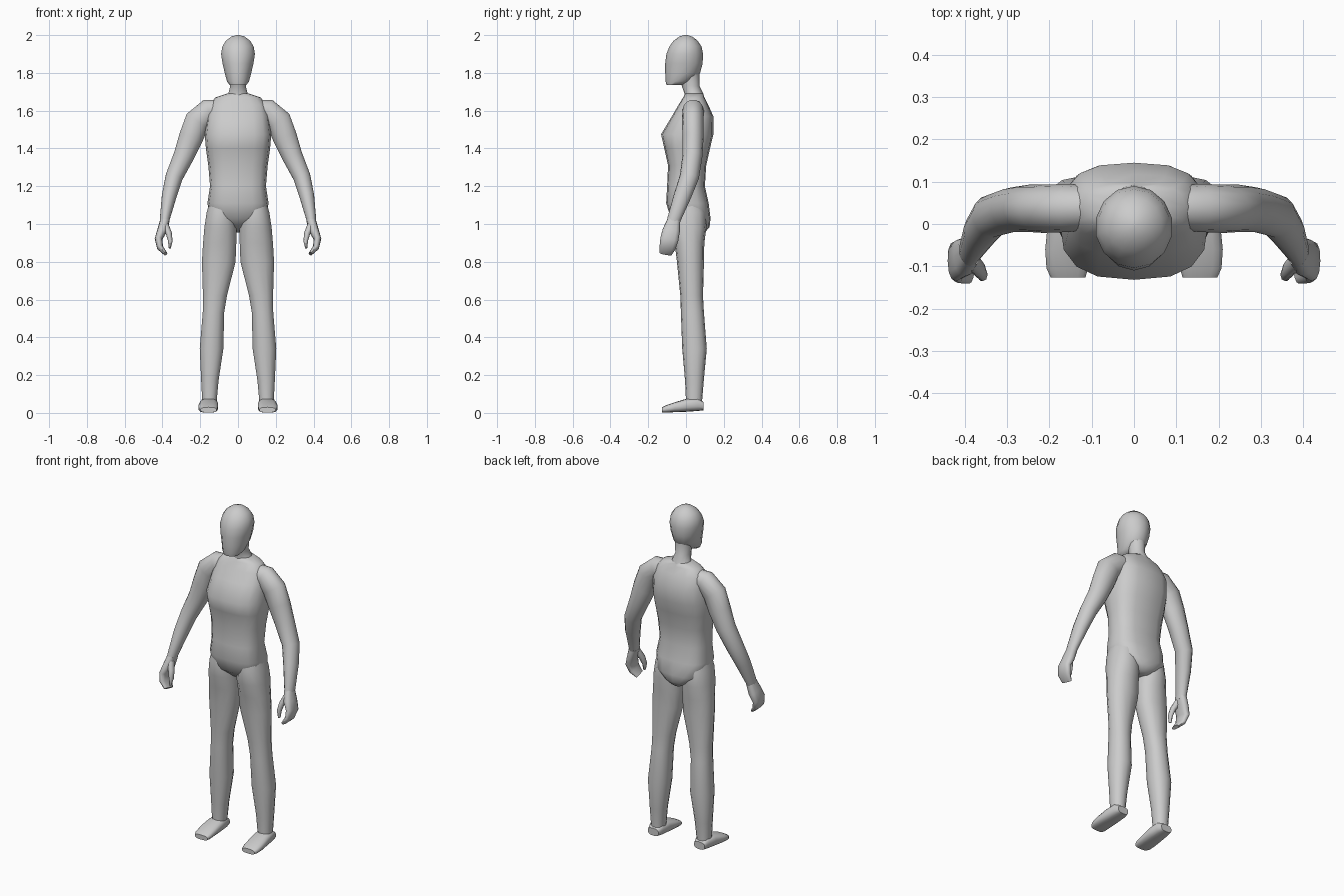
import bpy, bmesh, math
from mathutils import Vector

skin = bpy.data.materials.new("light grey")
skin.diffuse_color = (0.6, 0.6, 0.6, 1)


def loft(name, rings, ref=(0, 1, 0), axis=None, power=2.0, sides=14, mirror=False):
    """Skin rings (x, y, z, radius along ref, radius across) into a closed tube."""
    bm = bmesh.new()
    pts = [Vector(r[:3]) for r in rings]
    loops = []
    for i, r in enumerate(rings):
        t = Vector(axis) if axis else pts[min(i + 1, len(pts) - 1)] - pts[max(i - 1, 0)]
        t.normalize()
        u = Vector(ref)
        u = (u - t * u.dot(t)).normalized()
        v = t.cross(u)
        loop = []
        for k in range(sides):
            a = 2 * math.pi * k / sides
            c, s = math.cos(a), math.sin(a)
            c = math.copysign(abs(c) ** (2 / power), c)
            s = math.copysign(abs(s) ** (2 / power), s)
            loop.append(bm.verts.new(pts[i] + u * c * r[3] + v * s * r[4]))
        loops.append(loop)
    for a, b in zip(loops, loops[1:]):
        for k in range(sides):
            j = (k + 1) % sides
            bm.faces.new((a[k], a[j], b[j], b[k]))
    bm.faces.new(loops[0])
    bm.faces.new(loops[-1])
    bmesh.ops.recalc_face_normals(bm, faces=bm.faces)
    me = bpy.data.meshes.new(name)
    bm.to_mesh(me)
    bm.free()
    me.materials.append(skin)
    ob = bpy.data.objects.new(name, me)
    bpy.context.collection.objects.link(ob)
    if mirror:
        ob.modifiers.new("Mirror", 'MIRROR').use_mirror_merge = False
    bpy.ops.object.select_all(action='DESELECT')
    ob.select_set(True)
    bpy.context.view_layer.objects.active = ob
    bpy.ops.object.shade_smooth_by_angle(angle=math.radians(55))
    return ob


def upright(name, rows, x=None, **kw):
    """Horizontal rings from rows of (z, x min, x max, y front, y back)."""
    rings = [((x0 + x1) / 2, (y0 + y1) / 2, z, (y1 - y0) / 2, (x1 - x0) / 2)
             for z, x0, x1, y0, y1 in rows]
    return loft(name, rings, axis=(0, 0, 1), **kw)


# Torso, from crotch to collar
upright("torso", [
    (0.955, -0.03, 0.03, 0.03, 0.10), (0.985, -0.08, 0.08, -0.03, 0.125),
    (1.03, -0.145, 0.145, -0.08, 0.13), (1.11, -0.162, 0.162, -0.105, 0.12),
    (1.20, -0.148, 0.148, -0.10, 0.10), (1.31, -0.157, 0.157, -0.095, 0.107),
    (1.40, -0.17, 0.17, -0.115, 0.127), (1.475, -0.176, 0.176, -0.132, 0.145),
    (1.57, -0.165, 0.165, -0.075, 0.145), (1.63, -0.15, 0.15, -0.04, 0.118),
    (1.67, -0.12, 0.12, -0.015, 0.098), (1.69, -0.06, 0.06, -0.005, 0.09),
], power=2.7, sides=16)

# Neck
upright("neck", [
    (1.64, -0.085, 0.085, -0.015, 0.10), (1.69, -0.053, 0.053, -0.008, 0.092),
    (1.73, -0.042, 0.042, -0.022, 0.072), (1.80, -0.05, 0.05, -0.04, 0.07),
])

# Head with flat jaw and rounded crown
upright("head", [
    (1.735, -0.045, 0.045, -0.103, -0.02), (1.755, -0.06, 0.06, -0.108, 0.03),
    (1.80, -0.072, 0.072, -0.11, 0.075), (1.85, -0.084, 0.084, -0.11, 0.088),
    (1.90, -0.092, 0.092, -0.104, 0.09), (1.94, -0.085, 0.085, -0.088, 0.082),
    (1.97, -0.066, 0.066, -0.066, 0.062), (1.992, -0.036, 0.036, -0.036, 0.034),
    (2.0, -0.008, 0.008, -0.01, 0.008),
])

# Legs
upright("legs", [
    (1.14, 0.03, 0.145, -0.07, 0.08), (1.06, 0.012, 0.168, -0.085, 0.105),
    (0.98, 0.007, 0.18, -0.08, 0.108), (0.90, 0.007, 0.187, -0.06, 0.097),
    (0.80, 0.011, 0.193, -0.048, 0.095), (0.62, 0.057, 0.187, -0.03, 0.09),
    (0.53, 0.072, 0.188, -0.027, 0.095), (0.34, 0.076, 0.204, -0.02, 0.11),
    (0.17, 0.102, 0.196, -0.005, 0.094), (0.06, 0.112, 0.19, 0.0, 0.085),
    (0.03, 0.115, 0.19, 0.0, 0.085),
], power=2.2, mirror=True)

# Feet, heel to toe
loft("feet", [
    (0.153, 0.092, 0.036, 0.022, 0.035), (0.153, 0.06, 0.045, 0.035, 0.046),
    (0.155, 0.0, 0.040, 0.034, 0.050), (0.158, -0.06, 0.030, 0.026, 0.053),
    (0.158, -0.105, 0.021, 0.020, 0.050), (0.156, -0.126, 0.016, 0.014, 0.042),
], ref=(0, 0, 1), axis=(0, -1, 0), power=2.8, mirror=True)

# Arms, shoulder to wrist
loft("arms", [
    (0.09, 0.040, 1.605, 0.050, 0.055), (0.155, 0.038, 1.600, 0.057, 0.064),
    (0.215, 0.036, 1.545, 0.057, 0.070), (0.248, 0.037, 1.46, 0.056, 0.066),
    (0.287, 0.034, 1.36, 0.053, 0.056), (0.338, 0.018, 1.25, 0.051, 0.047),
    (0.364, -0.018, 1.15, 0.046, 0.040), (0.387, -0.062, 1.03, 0.036, 0.027),
    (0.390, -0.070, 1.00, 0.034, 0.024),
], mirror=True)

# Curled mitten hands
loft("hands", [
    (0.387, -0.065, 1.02, 0.034, 0.025), (0.402, -0.078, 0.965, 0.046, 0.026),
    (0.421, -0.088, 0.92, 0.048, 0.020), (0.412, -0.098, 0.875, 0.043, 0.017),
    (0.384, -0.108, 0.843, 0.034, 0.010),
], power=2.5, sides=12, mirror=True)

# Thumbs
loft("thumbs", [
    (0.387, -0.085, 0.995, 0.022, 0.020), (0.366, -0.108, 0.95, 0.019, 0.016),
    (0.358, -0.120, 0.91, 0.016, 0.012), (0.362, -0.126, 0.872, 0.009, 0.006),
], sides=8, mirror=True)
